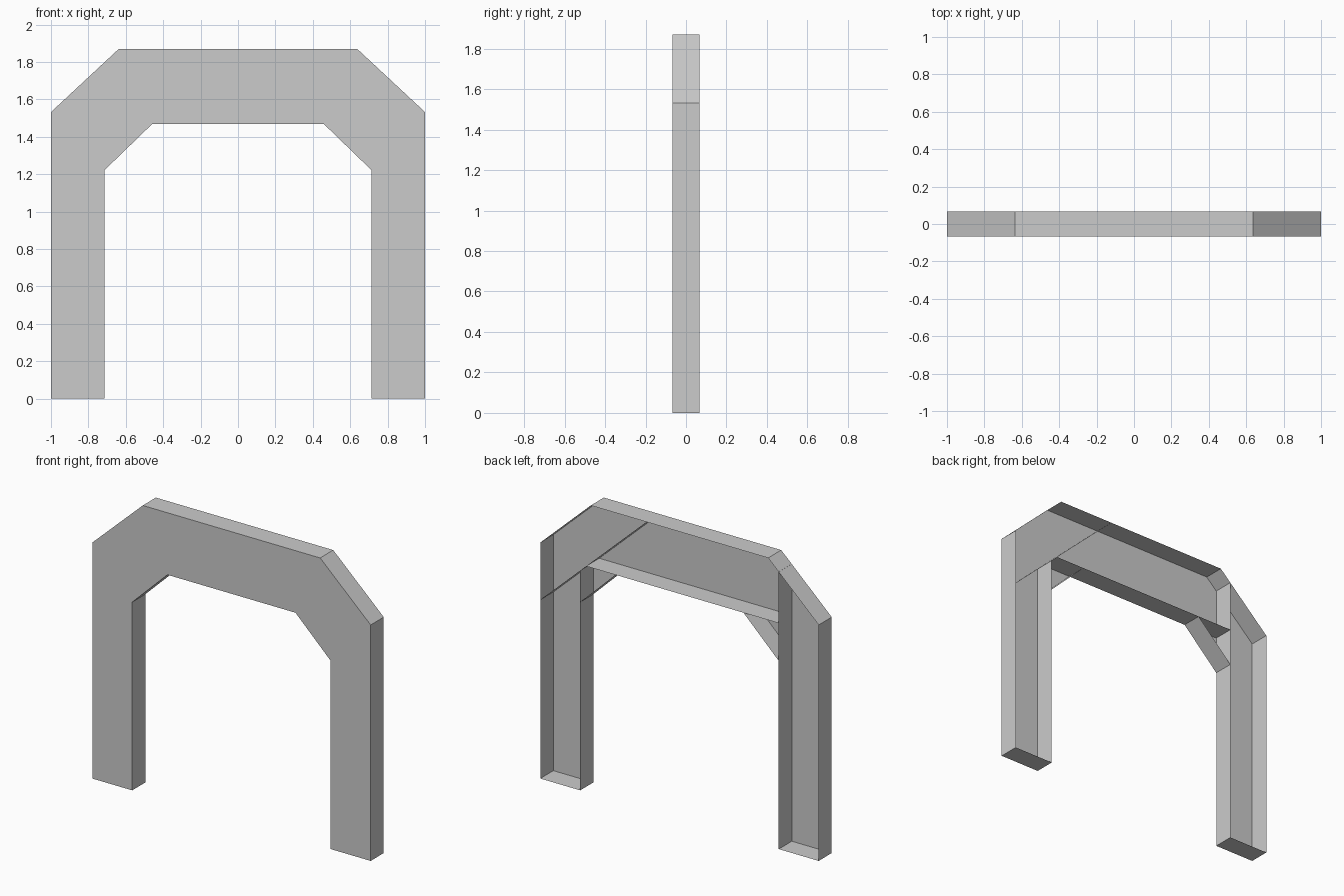
import bpy

if "Cube" in bpy.data.objects:
    bpy.data.objects.remove(bpy.data.objects["Cube"], do_unlink=True)

FRONT, BACK = -0.067, 0.067

grey = bpy.data.materials.new("plain grey")
grey.use_nodes = True
grey.diffuse_color = (0.6, 0.6, 0.6, 1)
grey.node_tree.nodes["Principled BSDF"].inputs["Base Color"].default_value = (0.6, 0.6, 0.6, 1)


def make_object(name, verts, faces):
    mesh = bpy.data.meshes.new(name)
    mesh.from_pydata(verts, [], faces)
    mesh.materials.append(grey)
    mesh.update()
    obj = bpy.data.objects.new(name, mesh)
    bpy.context.collection.objects.link(obj)
    return obj


def strip(name, path):
    """Thin sheet following an x-z path through the full depth."""
    verts = [(x, y, z) for x, z in path for y in (FRONT, BACK)]
    faces = [(2 * i, 2 * i + 1, 2 * i + 3, 2 * i + 2) for i in range(len(path) - 1)]
    return make_object(name, verts, faces)


def mirrored(half):
    """Complete a right-hand half outline on the other side."""
    return half + [(-x, z) for x, z in reversed(half)]


# Outlines of the chamfered arch
outer = mirrored([(1.0, 0.0), (1.0, 1.532), (0.637, 1.87)])
inner = mirrored([(0.713, 0.0), (0.713, 1.222), (0.46, 1.467)])

# Front plate, open at the back
count = len(outer)
plate = [(x, FRONT, z) for x, z in outer + inner]
make_object("front_plate", plate,
            [(i, i + 1, count + i + 1, count + i) for i in range(count - 1)])

# Flanges around the plate
strip("outer_flange", list(reversed(outer)))
strip("inner_flange", inner)
for side, sign in (("left", 1), ("right", -1)):
    strip(side + "_foot_cap", [(sign * 0.713, 0.0), (sign * 1.0, 0.0)])

# Diagonal rib across the left corner, with the leg and beam walls stopping on it
strip("left_corner_rib", [(1.0, 1.16), (0.237, 1.87)])
strip("left_leg_inner_wall", [(0.713, 1.222), (0.713, 1.427)])

# The right leg wall runs up to the outer chamfer
strip("right_leg_inner_wall", [(-0.713, 1.222), (-0.713, 1.8)])

# Beam underside continues behind both inner chamfers
strip("left_beam_underside", [(0.46, 1.467), (0.67, 1.467)])
strip("right_beam_underside", [(-0.46, 1.467), (-0.713, 1.467)])
